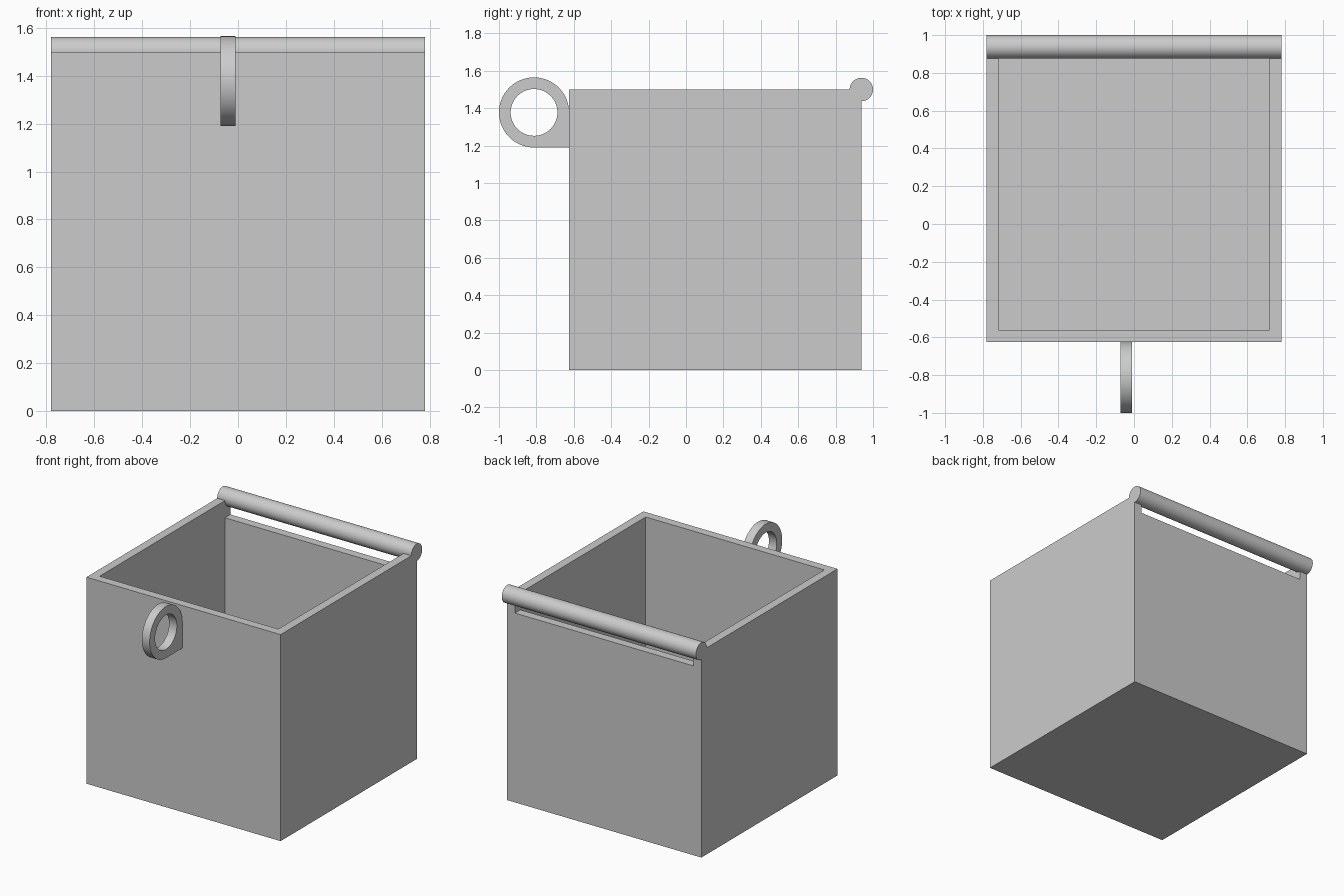
import bpy
import bmesh
from math import cos, sin, pi, radians
from mathutils import Vector

default = bpy.data.objects.get("Cube")
if default:
    bpy.data.objects.remove(default, do_unlink=True)

GREY = (0.6, 0.6, 0.6, 1)
grey = bpy.data.materials.new("light_grey")
grey.use_nodes = True
grey.diffuse_color = GREY
grey.node_tree.nodes["Principled BSDF"].inputs["Base Color"].default_value = GREY

HALF, WALL = 0.78, 0.0625
FRONT, BACK, TOP = -0.625, 0.9375, 1.5
SLOT_DEPTH = 0.125


def finish(name, bm, smooth=False):
    bmesh.ops.recalc_face_normals(bm, faces=bm.faces)
    mesh = bpy.data.meshes.new(name)
    bm.to_mesh(mesh)
    bm.free()
    mesh.materials.append(grey)
    obj = bpy.data.objects.new(name, mesh)
    bpy.context.collection.objects.link(obj)
    if smooth:
        bpy.ops.object.select_all(action='DESELECT')
        obj.select_set(True)
        bpy.context.view_layer.objects.active = obj
        bpy.ops.object.shade_smooth_by_angle(angle=radians(30))
    return obj


def block(name, low, high):
    low, high = Vector(low), Vector(high)
    bm = bmesh.new()
    bmesh.ops.create_cube(bm, size=1)
    bmesh.ops.scale(bm, vec=high - low, verts=bm.verts)
    bmesh.ops.translate(bm, vec=(low + high) / 2, verts=bm.verts)
    return finish(name, bm)


def cut(obj, cutter):
    mod = obj.modifiers.new("cut", 'BOOLEAN')
    mod.operation, mod.solver, mod.object = 'DIFFERENCE', 'EXACT', cutter
    bpy.context.view_layer.objects.active = obj
    bpy.ops.object.modifier_apply(modifier=mod.name)
    bpy.data.objects.remove(cutter, do_unlink=True)


def extrude_x(name, outer, inner, x0, x1):
    """Extrude a (y, z) outline along x; inner is a matching hole or None."""
    bm = bmesh.new()
    loops = [[bm.verts.new((x0, y, z)) for y, z in pts] for pts in (outer, inner) if pts]
    n = len(outer)
    if inner:
        a, b = loops
        faces = [bm.faces.new((a[i], a[(i + 1) % n], b[(i + 1) % n], b[i])) for i in range(n)]
    else:
        faces = [bm.faces.new(loops[0])]
    moved = bmesh.ops.extrude_face_region(bm, geom=faces, use_keep_orig=True)
    verts = [v for v in moved["geom"] if isinstance(v, bmesh.types.BMVert)]
    bmesh.ops.translate(bm, vec=(x1 - x0, 0, 0), verts=verts)
    return finish(name, bm, smooth=True)


def circle(cy, cz, r, n=64):
    return [(cy + r * cos(2 * pi * i / n), cz + r * sin(2 * pi * i / n)) for i in range(n)]


# Open bin with a slot through the top of the back wall
bin_body = block("bin_body", (-HALF, FRONT, 0), (HALF, BACK, TOP))
inside = HALF - WALL
cut(bin_body, block("cavity_cutter", (-inside, FRONT + WALL, WALL),
                    (inside, BACK - WALL, TOP + 1)))
cut(bin_body, block("slot_cutter", (-inside, BACK - 2 * WALL, TOP - SLOT_DEPTH),
                    (inside, BACK + 1, TOP + 1)))

# Round bar across the back
extrude_x("hinge_bar", circle(BACK, TOP, WALL), None, -HALF, HALF)

# Ring handle on the front, its lower rear quarter squared off against the wall
R, HOLE = 0.1875, 0.125
cy, cz = FRONT - R, 1.3775
outer = []
for i, (y, z) in enumerate(circle(0, 0, R)):
    if y > 1e-5 and z < -1e-5:
        k = R / max(abs(y), abs(z))
        y, z = y * k, z * k
    outer.append((cy + y, cz + z))
extrude_x("ring_handle", outer, circle(cy, cz, HOLE), -0.0725, -0.01)
